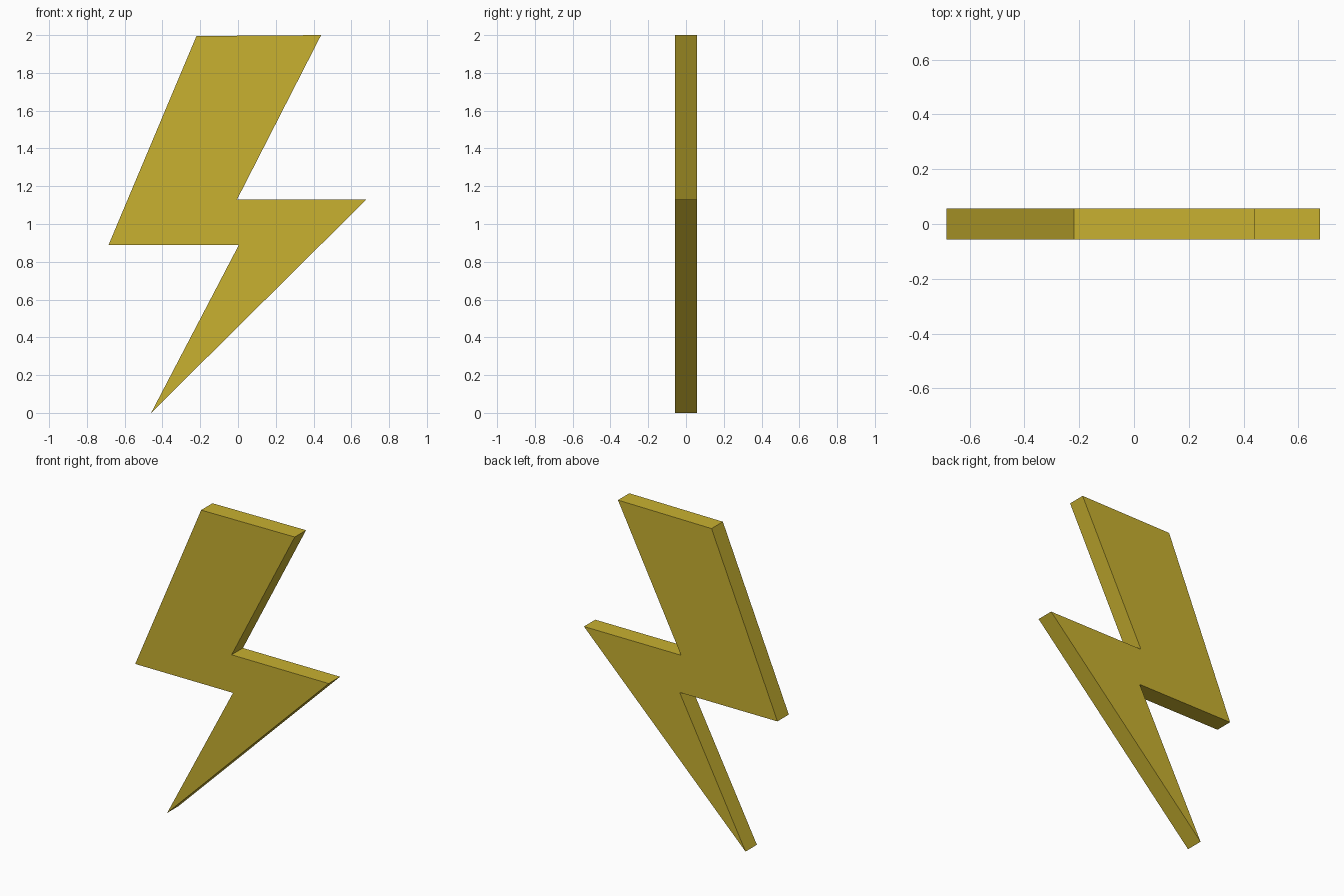
import bpy
import bmesh

if "Cube" in bpy.data.objects:
    bpy.data.objects.remove(bpy.data.objects["Cube"])

HALF_DEPTH = 0.057

# Bolt outline in the x-z plane, starting at the top left corner
OUTLINE = [
    (-0.22, 1.995), (-0.685, 0.89), (0.005, 0.89), (-0.46, 0.0),
    (0.68, 1.13), (-0.005, 1.13), (0.44, 2.0),
]

# Flat gold colour
gold = bpy.data.materials.new("gold_yellow")
gold.diffuse_color = (0.58, 0.44, 0.03, 1.0)
gold.use_nodes = True
gold.node_tree.nodes["Principled BSDF"].inputs["Base Color"].default_value = gold.diffuse_color

# Lightning bolt: front profile extruded straight back
bm = bmesh.new()
front = bm.faces.new([bm.verts.new((x, -HALF_DEPTH, z)) for x, z in OUTLINE])
extruded = bmesh.ops.extrude_face_region(bm, geom=[front], use_keep_orig=True)
back_verts = [g for g in extruded["geom"] if isinstance(g, bmesh.types.BMVert)]
bmesh.ops.translate(bm, vec=(0, 2 * HALF_DEPTH, 0), verts=back_verts)
bmesh.ops.recalc_face_normals(bm, faces=bm.faces)

mesh = bpy.data.meshes.new("lightning_bolt")
bm.to_mesh(mesh)
bm.free()
mesh.materials.append(gold)
bolt = bpy.data.objects.new("lightning_bolt", mesh)
bpy.context.collection.objects.link(bolt)
